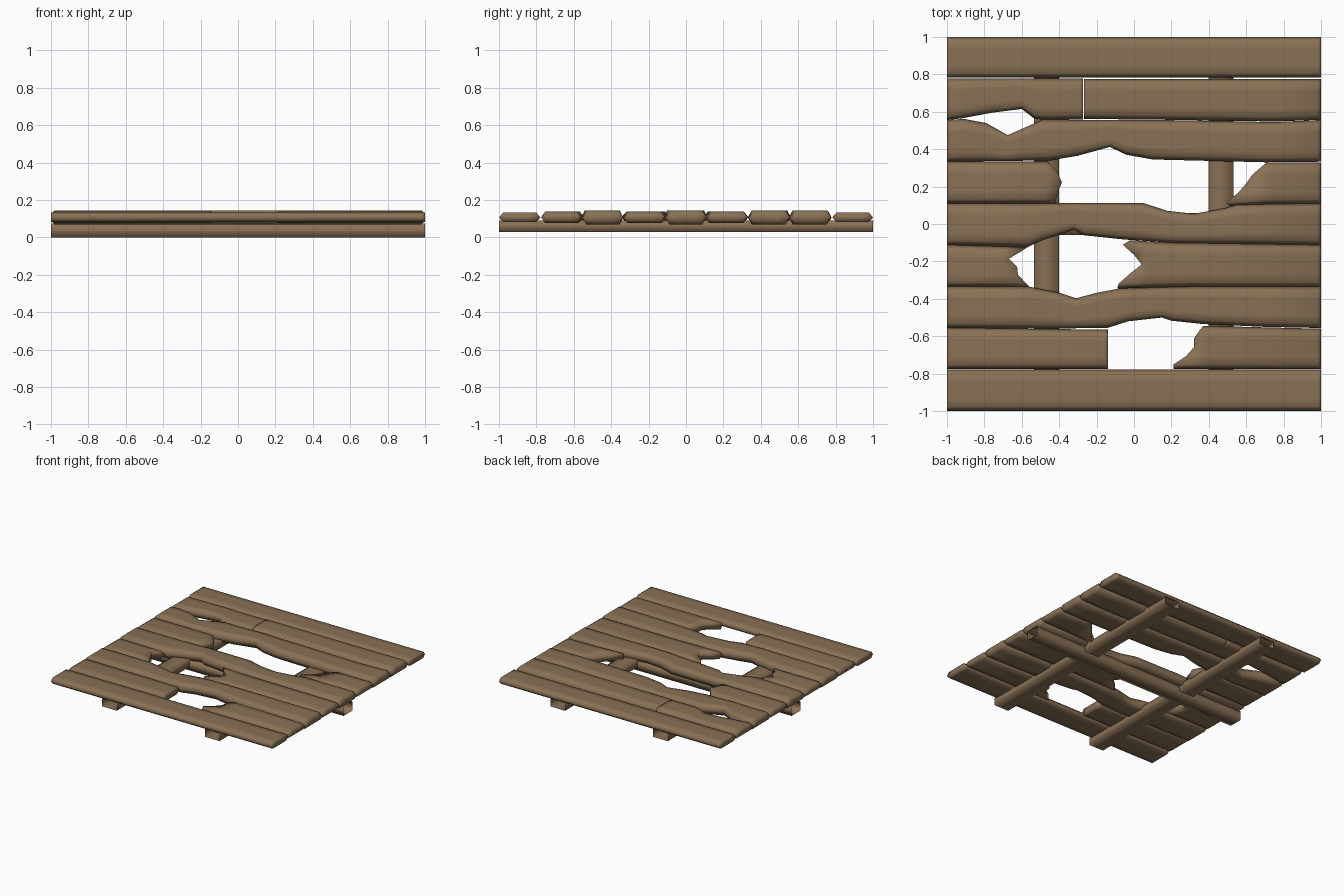
import bpy, bmesh

if "Cube" in bpy.data.objects:
    bpy.data.objects.remove(bpy.data.objects["Cube"])

wood = bpy.data.materials.new("weathered brown wood")
wood.diffuse_color = (0.25, 0.165, 0.092, 1)
wood.use_nodes = True
wood.node_tree.nodes["Principled BSDF"].inputs["Base Color"].default_value = wood.diffuse_color

V = [0, 0.1, 0.3, 0.5, 0.7, 0.9, 1]   # samples across a plank, front edge to back edge


def interp(points, x):
    """Piecewise linear lookup in a list of (x, value)."""
    if x <= points[0][0]:
        return points[0][1]
    for (a, fa), (b, fb) in zip(points, points[1:]):
        if x <= b:
            return fa + (fb - fa) * (x - a) / max(b - a, 1e-6)
    return points[-1][1]


def finish(name, bm):
    bmesh.ops.recalc_face_normals(bm, faces=bm.faces)
    for f in bm.faces:
        f.smooth = True
    me = bpy.data.meshes.new(name)
    bm.to_mesh(me)
    bm.free()
    me.materials.append(wood)
    bpy.context.collection.objects.link(bpy.data.objects.new(name, me))


def plank(name, lo, hi, z, left=-1, right=1, blunt=0.55):
    """Board along x. lo/hi: y or (x, y) points of its edges; left/right: x of the
    end, or (v, x) points of a broken end; blunt: thickness left at an outer end."""
    lo = lo if isinstance(lo, list) else [(-1, lo), (1, lo)]
    hi = hi if isinstance(hi, list) else [(-1, hi), (1, hi)]
    ends = [e if isinstance(e, list) else [(0, e), (1, e)] for e in (left, right)]
    x0 = max(p[1] for p in ends[0]) + 0.02
    x1 = min(p[1] for p in ends[1]) - 0.02
    inner = {x0, x1} | {p[0] for p in lo + hi if x0 + .01 < p[0] < x1 - .01}
    rows = [ends[0]] + [[(0, x), (1, x)] for x in sorted(inner)] + [ends[1]]
    zb, zt = z
    zm = (zb + zt) / 2
    bm = bmesh.new()
    rings = []
    for row in rows:
        def vert(v, zz):
            x = interp(row, v)
            s = blunt if abs(x) > 0.999 else 1
            a, b = interp(lo, x), interp(hi, x)
            return bm.verts.new((x, a + (b - a) * v, zm + (zz - zm) * s))
        ring = [vert(0, zm)] + [vert(v, zt) for v in V[1:-1]]
        ring += [vert(1, zm)] + [vert(v, zb) for v in V[-2:0:-1]]
        rings.append(ring)
    n = len(rings[0])
    for r, s in zip(rings, rings[1:]):
        for i in range(n):
            j = (i + 1) % n
            bm.faces.new((r[i], r[j], s[j], s[i]))
    # end caps, top strip to bottom strip
    for r in (rings[0], rings[-1]):
        bm.faces.new((r[0], r[1], r[-1]))
        for i in range(1, 5):
            bm.faces.new((r[i], r[i + 1], r[n - i - 1], r[n - i]))
        bm.faces.new((r[5], r[6], r[7]))
    finish(name, bm)


def beam(name, center, width, z, axis):
    """Open-ended square support running the full length under the deck."""
    bm = bmesh.new()
    rings = []
    for t in (-1, 1):
        ring = []
        for w, zz in ((-1, z[0]), (1, z[0]), (1, z[1]), (-1, z[1])):
            c = center + w * width / 2
            ring.append(bm.verts.new((t, c, zz) if axis == 'x' else (c, t, zz)))
        rings.append(ring)
    for i in range(4):
        j = (i + 1) % 4
        bm.faces.new((rings[0][i], rings[0][j], rings[1][j], rings[1][i]))
    finish(name, bm)


THIN, MID, THICK = (0.082, 0.132), (0.078, 0.137), (0.07, 0.144)

# outer boards
plank("front_plank", -1, -0.778, THIN, blunt=1)
plank("back_plank", 0.782, 1, THIN, blunt=1)

# second row, broken in the middle
plank("plank_2_left", -0.775, [(-1, -0.555), (-0.14, -0.565)], MID, right=-0.14)
plank("plank_2_right", -0.775, [(0.2, -0.54), (1, -0.56)], MID,
      left=[(0, .21), (.16, .21), (.38, .32), (.72, .32), (1, .37)])

# third row, worn on both edges
plank("plank_3",
      [(-1, -.556), (-.5, -.56), (-.14, -.555), (-.03, -.52), (.15, -.5), (.2, -.517),
       (.37, -.535), (.7, -.55), (1, -.556)],
      [(-1, -.335), (-.56, -.335), (-.4, -.367), (-.31, -.397), (-.2, -.368),
       (-.08, -.345), (.3, -.335), (1, -.335)], THICK)

# fourth row, broken
plank("plank_4_left", -0.335, [(-1, -.112), (-.55, -.125)], MID,
      right=[(0, -.56), (.3, -.62), (.5, -.625), (.75, -.68), (.9, -.6), (1, -.57)])
plank("plank_4_right", [(-.08, -.345), (.3, -.335), (1, -.335)],
      [(-.05, -.085), (.2, -.1), (1, -.112)], MID,
      left=[(0, -.09), (.12, -.08), (.53, .05), (.9, -.06), (1, -.02)])

# fifth row, worn on both edges
plank("plank_5",
      [(-1, -.112), (-.57, -.125), (-.5, -.09), (-.32, -.03), (-.27, -.06), (-.05, -.083),
       (.2, -.1), (1, -.112)],
      [(-1, .11), (.05, .112), (.18, .07), (.32, .055), (.49, .085), (.55, .105), (1, .11)],
      THICK)

# sixth row, broken with a wide gap
plank("plank_6_left", 0.11, 0.333, MID,
      right=[(0, -.42), (.25, -.41), (.5, -.385), (.75, -.41), (1, -.46)])
plank("plank_6_right", [(.49, .09), (.6, .105), (1, .11)], 0.33, MID,
      left=[(0, .52), (.1, .49), (.42, .6), (.58, .6), (1, .71)])

# seventh row, notched on the back edge
plank("plank_7",
      [(-1, .333), (-.45, .34), (-.3, .365), (-.13, .412), (-.04, .37), (.1, .345),
       (.7, .33), (1, .333)],
      [(-1, .556), (-.91, .562), (-.79, .54), (-.675, .475), (-.54, .535), (-.49, .558),
       (.2, .555), (.75, .545), (1, .556)], THICK)

# eighth row, two butted pieces
plank("plank_8_left", [(-1, .556), (-.92, .565), (-.76, .595), (-.6, .615), (-.535, .565),
      (-.49, .558), (-.27, .56)], 0.778, (0.074, 0.139), right=-0.272)
plank("plank_8_right", [(-.27, .562), (.2, .557), (.75, .548), (1, .557)], 0.776,
      (0.07, 0.145), left=-0.268)

# supports underneath
beam("left_support_beam", -0.468, 0.133, (0.028, 0.09), 'y')
beam("right_support_beam", 0.465, 0.133, (0.028, 0.09), 'y')
beam("cross_support_beam", 0, 0.115, (0, 0.075), 'x')
